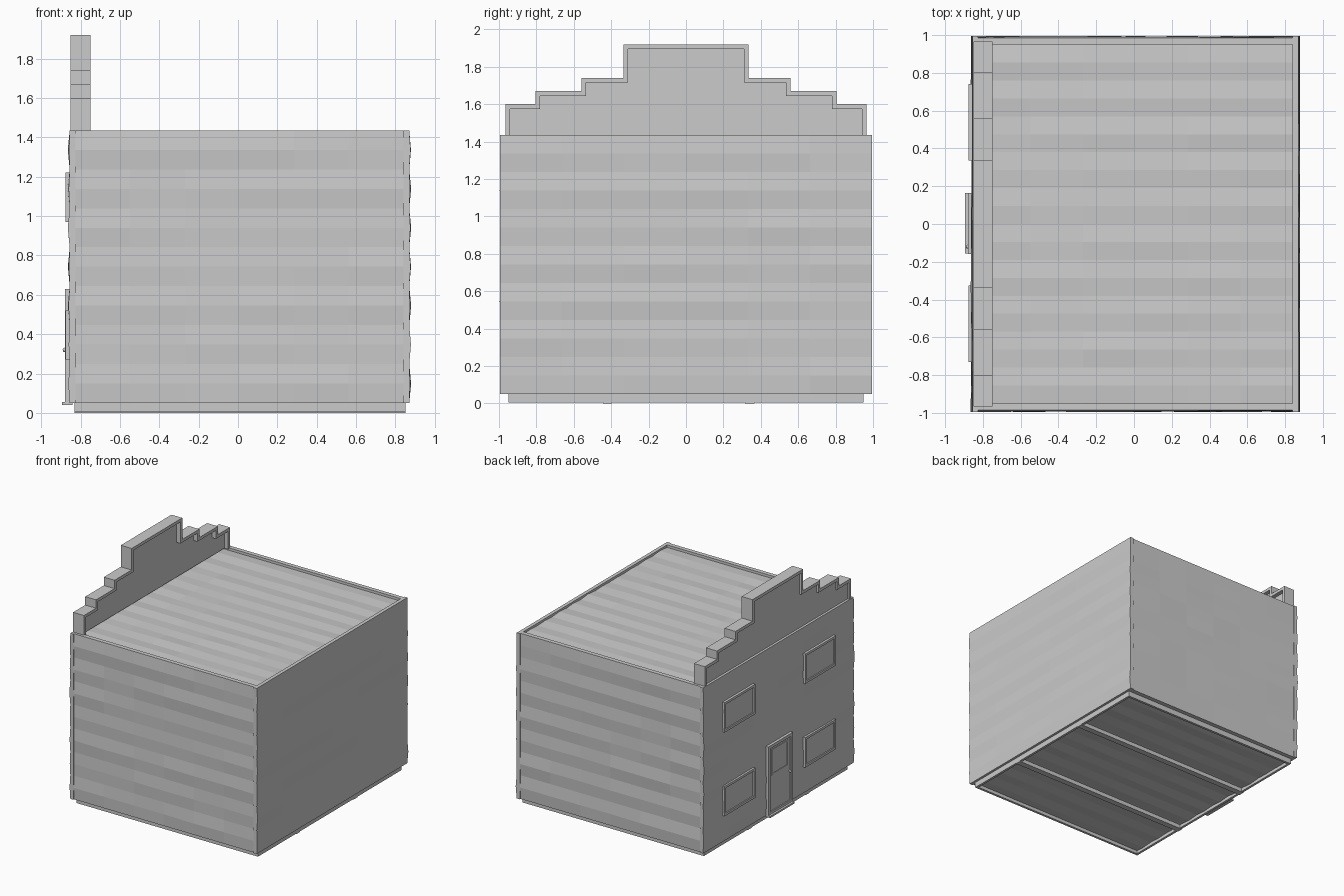
import bpy, bmesh, random
from mathutils import Vector

random.seed(4)
cube = bpy.data.objects.get("Cube")
if cube:
    bpy.data.objects.remove(cube, do_unlink=True)

grey = bpy.data.materials.new("plain_grey")
grey.use_nodes = True
colour = (0.6, 0.6, 0.6, 1)
grey.diffuse_color = colour
grey.node_tree.nodes["Principled BSDF"].inputs["Base Color"].default_value = colour


def finish(bm, name):
    bmesh.ops.recalc_face_normals(bm, faces=bm.faces)
    mesh = bpy.data.meshes.new(name)
    bm.to_mesh(mesh)
    bm.free()
    mesh.materials.append(grey)
    obj = bpy.data.objects.new(name, mesh)
    bpy.context.collection.objects.link(obj)
    return obj


def add_box(bm, lo, hi):
    verts = bmesh.ops.create_cube(bm, size=1)["verts"]
    lo, hi = Vector(lo), Vector(hi)
    for v in verts:
        v.co = (lo + hi) / 2 + v.co * (hi - lo)


def box(name, lo, hi):
    bm = bmesh.new()
    add_box(bm, lo, hi)
    return finish(bm, name)


def planks(name, origin, along, across, out, count, thick, wave=0.004):
    """Row of slightly wavy boards, each with a shallow ridge down its middle."""
    bm = bmesh.new()
    origin, along, across, out = map(Vector, (origin, along, across, out))
    stations = 6
    for i in range(count):
        rings = []
        for s in range(stations + 1):
            ridge = thick + random.uniform(-wave, wave)
            edge = thick - 0.006
            section = [(i, 0), (i + 1, 0), (i + 1, edge), (i + 0.5, ridge), (i, edge)]
            rings.append([bm.verts.new(origin + along * s / stations
                                       + across * w / count + out * d)
                          for w, d in section])
        for a, b in zip(rings, rings[1:]):
            for k in range(len(a)):
                m = (k + 1) % len(a)
                bm.faces.new((a[k], a[m], b[m], b[k]))
        bm.faces.new(rings[0])
        bm.faces.new(rings[-1])
    return finish(bm, name)


# Plank walls: the two side walls run the full depth, the others fit between
base, top = 0.05, 1.435
rise = (0, 0, top - base)
planks("left_wall", (0.84, -0.995, base), (0, 1.99, 0), rise, (1, 0, 0), 7, 0.036)
planks("right_wall", (-0.825, -0.995, base), (0, 1.99, 0), rise, (-1, 0, 0), 7, 0.036)
for name, side in (("front_wall", -1), ("back_wall", 1)):
    planks(name, (-0.825, side * 0.95, base), (1.665, 0, 0), rise, (0, side, 0), 7, 0.042)

# Roof boards sit just under the wall tops
planks("roof", (-0.825, -0.95, 1.385), (1.665, 0, 0), (0, 1.9, 0), (0, 0, 1), 10, 0.035)

# Floor boards hang below the walls, with two cross beams
planks("floor", (-0.83, -0.95, 0.06), (1.68, 0, 0), (0, 1.9, 0), (0, 0, -1), 10, 0.032)
for i, y in enumerate((-0.42, 0.34)):
    box(f"floor_beam_{i + 1}", (-0.83, y - 0.025, 0), (0.85, y + 0.025, 0.05))
for name, y in (("front_sill", -0.94), ("back_sill", 0.94)):
    box(name, (-0.83, y - 0.01, 0.005), (0.85, y + 0.01, 0.06))
for name, x in (("right_sill", -0.82), ("left_sill", 0.84)):
    box(name, (x - 0.01, -0.95, 0.005), (x + 0.01, 0.95, 0.06))


# Stepped parapet: thin panel inside a deep rim
steps = [(0.965, 1.60), (0.805, 1.67), (0.56, 1.74), (0.335, 1.92)]


def outline(inset):
    half, low = [], 1.425
    for y, z in steps:
        half += [(y - inset, low), (y - inset, z - inset)]
        low = z - inset
    return half + [(-y, z) for y, z in reversed(half)]


def extrude_x(bm, faces, depth):
    new = bmesh.ops.extrude_face_region(bm, geom=faces)["geom"]
    verts = [g for g in new if isinstance(g, bmesh.types.BMVert)]
    bmesh.ops.translate(bm, verts=verts, vec=(depth, 0, 0))


bm = bmesh.new()
outer = [bm.verts.new((-0.85, y, z)) for y, z in outline(0)]
inner = [bm.verts.new((-0.85, y, z)) for y, z in outline(0.025)]
rim = [bm.faces.new((outer[i], outer[i + 1], inner[i + 1], inner[i]))
       for i in range(len(outer) - 1)]
extrude_x(bm, rim, 0.1)
finish(bm, "parapet_rim")

bm = bmesh.new()
panel = bm.faces.new([bm.verts.new((-0.835, y, z)) for y, z in outline(0.012)])
extrude_x(bm, [panel], 0.05)
finish(bm, "parapet_panel")


# Framed openings on the right wall
def frame(name, y0, y1, z0, z1, width, face):
    bm = bmesh.new()
    back = -0.85
    for a, b in ((y0, y0 + width), (y1 - width, y1)):
        add_box(bm, (face, a, z0), (back, b, z1))
    for a, b in ((z0, z0 + width), (z1 - width, z1)):
        add_box(bm, (face, y0 + width, a), (back, y1 - width, b))
    return finish(bm, name)


for level, z in (("lower", 0.27), ("upper", 0.97)):
    for side, y in (("front", -0.73), ("back", 0.335)):
        frame(f"{level}_{side}_window_frame", y, y + 0.405, z, z + 0.25, 0.02, -0.876)
        box(f"{level}_{side}_window_pane",
            (-0.866, y + 0.02, z + 0.02), (-0.85, y + 0.385, z + 0.23))

# Door with upper light, knob and step
frame("door_frame", -0.16, 0.165, 0.05, 0.63, 0.025, -0.878)
box("door_leaf", (-0.868, -0.135, 0.05), (-0.85, 0.14, 0.61))
frame("door_light_frame", -0.105, 0.11, 0.37, 0.585, 0.012, -0.873)
box("door_step", (-0.895, -0.155, 0.04), (-0.84, 0.165, 0.055))
bm = bmesh.new()
bmesh.ops.create_uvsphere(bm, u_segments=10, v_segments=6, radius=0.011)
bmesh.ops.translate(bm, verts=bm.verts, vec=(-0.88, -0.12, 0.32))
finish(bm, "door_knob")
